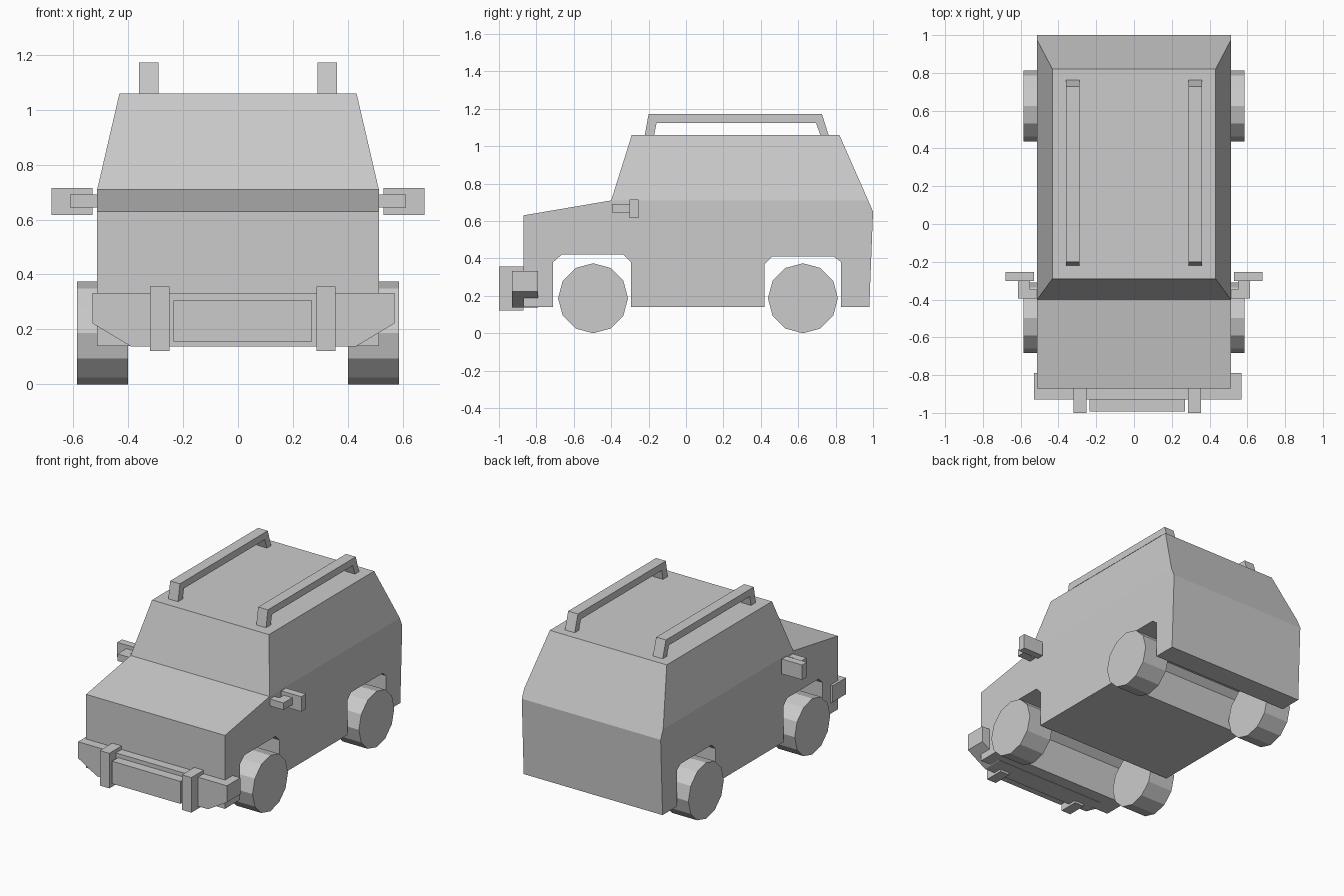
import bpy, bmesh, math
from mathutils import Matrix

if "Cube" in bpy.data.objects:
    bpy.data.objects.remove(bpy.data.objects["Cube"])


def finish(bm, name):
    bmesh.ops.recalc_face_normals(bm, faces=bm.faces)
    mesh = bpy.data.meshes.new(name)
    bm.to_mesh(mesh)
    bm.free()
    obj = bpy.data.objects.new(name, mesh)
    bpy.context.collection.objects.link(obj)
    return obj


def prism(profile, axis, lo, hi):
    """Extrude a 2D profile along an axis; the profile uses the other two axes in order."""
    def point(p, depth):
        co = list(p)
        co.insert("xyz".index(axis), depth)
        return co
    bm = bmesh.new()
    a = [bm.verts.new(point(p, lo)) for p in profile]
    b = [bm.verts.new(point(p, hi)) for p in profile]
    bm.faces.new(a)
    bm.faces.new(b[::-1])
    n = len(a)
    for i in range(n):
        j = (i + 1) % n
        bm.faces.new((a[i], a[j], b[j], b[i]))
    return bm


def box(name, x, y, z):
    return finish(prism([(x[0], y[0]), (x[1], y[0]), (x[1], y[1]), (x[0], y[1])], "z", *z), name)


# Body shell with wheel arches, split at the belt line and tapered to the roof
body_profile = [
    (-0.87, 0.14), (-0.87, 0.63), (-0.40, 0.71), (-0.29, 1.06), (0.82, 1.06),
    (0.974, 0.71), (1.0, 0.65), (0.98, 0.14), (0.83, 0.14), (0.83, 0.38),
    (0.79, 0.41), (0.46, 0.41), (0.42, 0.37), (0.42, 0.14), (-0.295, 0.14),
    (-0.295, 0.38), (-0.335, 0.42), (-0.665, 0.42), (-0.71, 0.38), (-0.71, 0.14)]
body = prism(body_profile, "x", -0.513, 0.513)
for side in [f for f in body.faces if len(f.verts) > 4]:
    belt = [v for v in side.verts if abs(v.co.z - 0.71) < 1e-4]
    bmesh.utils.face_split(side, belt[0], belt[1])
for v in body.verts:
    if v.co.z > 1.0:
        v.co.x = math.copysign(0.432, v.co.x)
finish(body, "body")

# Wheels, roof rails and mirrors on both sides
rail_profile = [(-0.22, 1.06), (-0.20, 1.172), (0.727, 1.172), (0.762, 1.06),
                (0.718, 1.06), (0.695, 1.125), (-0.157, 1.125), (-0.17, 1.06)]
arm_profile = [(0.50, -0.395), (0.613, -0.395), (0.613, -0.30),
               (0.55, -0.30), (0.55, -0.348), (0.50, -0.348)]
for s, side in ((-1, "left"), (1, "right")):
    for y, end in ((-0.497, "front"), (0.625, "rear")):
        bm = bmesh.new()
        bmesh.ops.create_cone(bm, cap_ends=True, segments=12, radius1=0.187, radius2=0.187,
                              depth=0.185, matrix=Matrix.Rotation(math.pi / 2, 4, "Y"))
        finish(bm, f"{end}_{side}_wheel").location = (s * 0.4935, y, 0.187)
    finish(prism(rail_profile, "x", s * 0.325 - 0.036, s * 0.325 + 0.036), f"{side}_roof_rail")
    finish(prism([(s * x, y) for x, y in arm_profile], "z", 0.645, 0.692), f"{side}_mirror_arm")
    box(f"{side}_mirror", sorted((s * 0.53, s * 0.68)), (-0.303, -0.253), (0.617, 0.716))

# Front bumper, set slightly off centre
bumper_profile = [(-0.53, 0.332), (0.57, 0.332), (0.57, 0.222),
                  (0.43, 0.138), (-0.39, 0.138), (-0.53, 0.222)]
finish(prism(bumper_profile, "y", -0.93, -0.79), "front_bumper")
box("bumper_plate", (-0.235, 0.27), (-0.993, -0.92), (0.155, 0.305))
for s, side in ((-1, "left"), (1, "right")):
    x = 0.0175 + s * 0.303
    box(f"{side}_bumper_guard", (x - 0.035, x + 0.035), (-1.0, -0.87), (0.122, 0.356))
